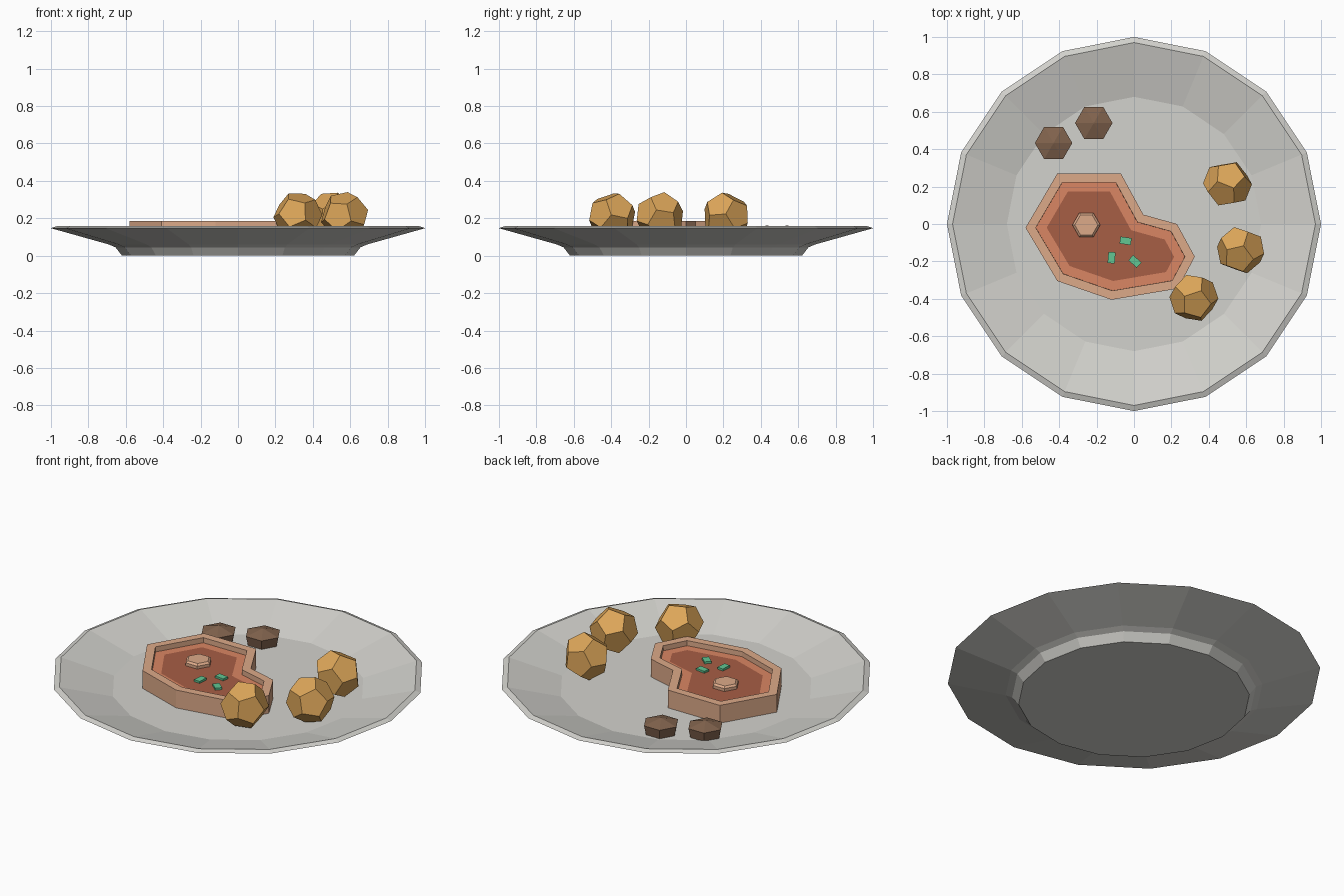
import bpy, bmesh, math
from mathutils import Vector, Matrix, Quaternion

cube = bpy.data.objects.get("Cube")
if cube:
    bpy.data.objects.remove(cube, do_unlink=True)


def material(name, r, g, b):
    m = bpy.data.materials.new(name)
    m.use_nodes = True
    m.diffuse_color = (r, g, b, 1)
    m.node_tree.nodes["Principled BSDF"].inputs["Base Color"].default_value = (r, g, b, 1)
    return m


CERAMIC = material("warm grey ceramic", 0.65, 0.645, 0.61)
FAT = material("tan fat", 0.72, 0.40, 0.25)
SEARED = material("orange meat", 0.70, 0.24, 0.125)
MEAT = material("red brown meat", 0.39, 0.112, 0.06)
GOLD = material("golden potato", 0.72, 0.38, 0.10)
BROWN = material("mushroom brown", 0.22, 0.125, 0.075)
GREEN = material("herb green", 0.122, 0.565, 0.29)

FLOOR = 0.08
MEAT_Z = 0.155


def finish(name, bm, *mats, location=(0, 0, 0)):
    bmesh.ops.recalc_face_normals(bm, faces=bm.faces[:])
    mesh = bpy.data.meshes.new(name)
    bm.to_mesh(mesh)
    bm.free()
    for m in mats:
        mesh.materials.append(m)
    ob = bpy.data.objects.new(name, mesh)
    ob.location = location
    bpy.context.collection.objects.link(ob)
    return ob


def lathe(name, profile, sides, mat, location=(0, 0, 0)):
    """Stack of rings from (radius, height) points, closed at both ends."""
    bm = bmesh.new()
    rings = []
    for r, z in profile:
        angles = [math.tau * i / sides for i in range(sides)]
        rings.append([bm.verts.new((r * math.cos(a), r * math.sin(a), z)) for a in angles])
    for low, high in zip(rings, rings[1:]):
        for i in range(sides):
            j = (i + 1) % sides
            bm.faces.new((low[i], low[j], high[j], high[i]))
    bm.faces.new(rings[0])
    bm.faces.new(rings[-1])
    return finish(name, bm, mat, location=location)


# Plate: foot, flared underside, sloped rim, dished inside
lathe("plate", [(0.62, 0), (0.655, 0.045), (0.69, 0.06), (1.0, 0.147),
                (0.97, 0.158), (0.68, FLOOR)], 16, CERAMIC)

# Steak: slab with a raised fat border around a sunken two-tone face
outline = [(-0.58, -0.02), (-0.41, -0.305), (-0.12, -0.405), (0.235, -0.345),
           (0.325, -0.175), (0.23, 0.0), (0.05, 0.05), (-0.07, 0.27), (-0.41, 0.27)]
bm = bmesh.new()
base = bm.faces.new([bm.verts.new((x, y, FLOOR - 0.005)) for x, y in outline])
slab = bmesh.ops.extrude_face_region(bm, geom=[base])["geom"]
top = next(g for g in slab if isinstance(g, bmesh.types.BMFace))
bmesh.ops.translate(bm, verts=top.verts[:], vec=(0, 0, 0.185 - FLOOR + 0.005))
if base.is_valid and len(bm.faces) == len(outline) + 1:
    bm.faces.new(base.verts[:])
bmesh.ops.recalc_face_normals(bm, faces=bm.faces[:])
top = max(bm.faces, key=lambda f: f.calc_center_median().z)
bmesh.ops.inset_region(bm, faces=[top], thickness=0.047, use_even_offset=True)
bmesh.ops.inset_region(bm, faces=[top], thickness=0.0005, use_even_offset=True)
bmesh.ops.translate(bm, verts=top.verts[:], vec=(0, 0, MEAT_Z - 0.185))
ring = bmesh.ops.inset_region(bm, faces=[top], thickness=0.05, use_even_offset=True)
for f in ring["faces"]:
    f.material_index = 1
top.material_index = 2
finish("steak", bm, FAT, SEARED, MEAT)

# Marrow bone: bevelled hexagonal button
lathe("steak_bone", [(0.075, MEAT_Z - 0.003), (0.075, 0.172), (0.062, 0.182)], 6, FAT,
      (-0.255, -0.005, 0))

# Herb flakes on the meat
for i, (x, y, turn) in enumerate([(-0.045, -0.09, -8), (-0.12, -0.18, 85), (0.005, -0.2, -42)]):
    bm = bmesh.new()
    bmesh.ops.create_cube(bm, size=1)
    bmesh.ops.scale(bm, vec=(0.06, 0.038, 0.012), verts=bm.verts[:])
    flake = finish(f"herb_flake_{i + 1}", bm, GREEN, location=(x, y, MEAT_Z + 0.006))
    flake.rotation_euler.z = math.radians(turn)

# Mushroom caps: hexagonal with a shallow peak
for i, (x, y) in enumerate([(-0.43, 0.433), (-0.215, 0.54)]):
    lathe(f"mushroom_{i + 1}", [(0.088, FLOOR - 0.003), (0.1, 0.135), (0.004, 0.162)], 6, BROWN,
          (x, y, 0))


# Potatoes: dodecahedra, one face turned towards a given direction
def potato(name, centre, facing, spin, radius=0.131):
    ico = bmesh.new()
    bmesh.ops.create_icosphere(ico, subdivisions=1, radius=1)
    pole = max((v.co.copy() for v in ico.verts), key=lambda c: c.z)
    turn = (Vector(facing).to_track_quat('Z', 'Y')
            @ Quaternion((0, 0, 1), math.radians(spin))
            @ pole.rotation_difference(Vector((0, 0, 1))))
    bm = bmesh.new()
    for f in ico.faces:
        bm.verts.new(turn @ f.calc_center_median().normalized() * radius)
    ico.free()
    bmesh.ops.convex_hull(bm, input=bm.verts[:])
    bmesh.ops.dissolve_limit(bm, angle_limit=0.05, verts=bm.verts[:], edges=bm.edges[:])
    finish(name, bm, GOLD, location=centre)


potato("potato_back", (0.5, 0.215, 0.212), (0.12, 0.45, 0.88), 10)
potato("potato_middle", (0.57, -0.14, 0.212), (-0.3, 0.6, 0.74), 0)
potato("potato_front", (0.32, -0.395, 0.212), (-0.2, 0.65, 0.73), 20)
